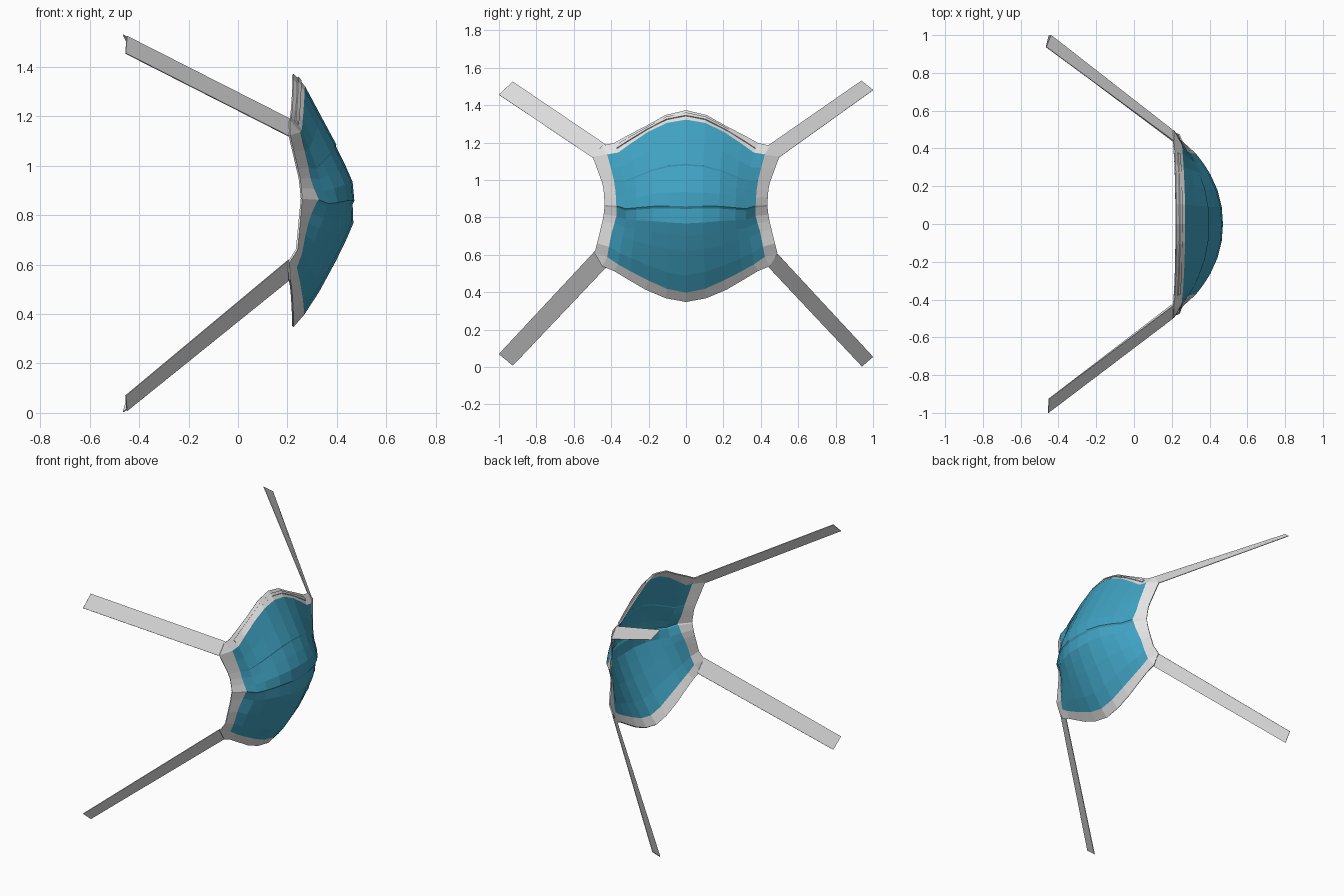
import bpy, bmesh
from mathutils import Vector

if "Cube" in bpy.data.objects:
    bpy.data.objects.remove(bpy.data.objects["Cube"])


def material(name, rgb):
    m = bpy.data.materials.new(name)
    m.diffuse_color = (*rgb, 1)
    m.use_nodes = True
    m.node_tree.nodes["Principled BSDF"].inputs["Base Color"].default_value = m.diffuse_color
    return m


BLUE = material("teal_fabric", (0.05, 0.36, 0.54))
GREY = material("pale_grey_trim", (0.78, 0.78, 0.78))


def interp(t, table):
    """Straight-line lookup in a list of (position, value) pairs."""
    for (a, p), (b, q) in zip(table, table[1:]):
        if t <= b:
            return p + (q - p) * (t - a) / (b - a)
    return table[-1][1]


def finish(bm, name, mats, thick):
    me = bpy.data.meshes.new(name)
    bm.to_mesh(me)
    bm.free()
    ob = bpy.data.objects.new(name, me)
    bpy.context.collection.objects.link(ob)
    for m in mats:
        me.materials.append(m)
    sol = ob.modifiers.new("thickness", "SOLIDIFY")
    sol.thickness = thick
    sol.offset = 0
    return ob


# Columns run across the face, rows run from chin to nose
half = [0.24, 0.48, 0.71, 0.86, 1]
cols = [-u for u in reversed(half)] + [0] + half
# row position, depth at the centre line, half width, depth at the side
rows = [(0, .265, .42, .235), (.10, .325, .41, .255), (.24, .395, .395, .27),
        (.33, .435, .38, .282), (.40, .463, .37, .295), (.485, .460, .37, .316),
        (.50, .467, .37, .325), (.58, .460, .372, .305), (.66, .428, .376, .29),
        (.735, .393, .382, .282), (.745, .394, .383, .281),
        (.87, .332, .40, .265), (1, .268, .42, .25)]
top_in = [(0, 1.32), (.24, 1.303), (.48, 1.255), (.71, 1.19), (.86, 1.145), (1, 1.135)]
bot_in = [(0, .40), (.24, .42), (.48, .465), (.71, .515), (.86, .55), (1, .59)]
top_out = [(0, 1.37), (.24, 1.345), (.48, 1.285), (.71, 1.232), (.86, 1.195), (1, 1.182)]
bot_out = [(0, .35), (.24, .37), (.48, .415), (.71, .475), (.86, .515), (1, .54)]
side_out = [(0, .487), (.37, .44), (.5, .432), (.7, .44), (1, .497)]
side_x = [(0, .205), (.1, .238), (.5, .257), (.65, .25), (1, .208)]


def inner(u, row):
    v, px, w, ex = row
    lo, hi = interp(abs(u), bot_in), interp(abs(u), top_in)
    return Vector((ex + (px - ex) * (1 - abs(u) ** 2.2), u * w, lo + (hi - lo) * v))


def rim(u, table):
    return Vector((.222 - .014 * abs(u) ** 3, u * .447, interp(abs(u), table)))


# Mask shell: pleated blue panel with a grey binding all round
bm = bmesh.new()
grid = [[bm.verts.new(inner(u, r)) for u in cols] for r in rows]


def bridge(a, b, mat):
    for i in range(len(a) - 1):
        bm.faces.new((a[i], a[i + 1], b[i + 1], b[i])).material_index = mat


for a, b in zip(grid, grid[1:]):
    bridge(a, b, 0)
upper = [bm.verts.new(rim(u, top_out)) for u in cols]
lower = [bm.verts.new(rim(u, bot_out)) for u in cols]
bridge(grid[-1], upper, 1)
bridge(lower, grid[0], 1)
for s, k in ((-1, 0), (1, -1)):
    edge = [bm.verts.new((interp(r[0], side_x), s * interp(r[0], side_out), .61 + .513 * r[0]))
            for r in rows]
    bridge([g[k] for g in grid], edge, 1)
    bm.faces.new((grid[-1][k], upper[k], edge[-1])).material_index = 1
    bm.faces.new((grid[0][k], lower[k], edge[0])).material_index = 1
bmesh.ops.recalc_face_normals(bm, faces=bm.faces)
finish(bm, "mask_shell", (BLUE, GREY), .008)

# Nose wire: slim strip lying on the upper binding
bm = bmesh.new()
pairs = []
for u in cols[1:-1]:
    a, b = inner(u, rows[-1]), rim(u, top_out)
    pairs.append([bm.verts.new(a.lerp(b, t) + Vector((.006, 0, .004))) for t in (.4, .7)])
for p, q in zip(pairs, pairs[1:]):
    bm.faces.new((p[0], q[0], q[1], p[1]))
finish(bm, "nose_wire", (GREY,), .006)

# Four flat straps running back from the corners
straps = {
    "strap_upper_right": ((.21, .44, 1.185), (.205, .497, 1.12), (-.44, 1, 1.48), (-.465, .937, 1.53)),
    "strap_upper_left": ((.21, -.43, 1.19), (.205, -.5, 1.12), (-.455, -1, 1.455), (-.45, -.925, 1.525)),
    "strap_lower_right": ((.21, .435, .54), (.205, .49, .605), (-.45, 1, .055), (-.465, .94, .003)),
    "strap_lower_left": ((.21, -.42, .54), (.205, -.487, .62), (-.455, -1, .07), (-.45, -.925, .008)),
}
for name, pts in straps.items():
    bm = bmesh.new()
    bm.faces.new([bm.verts.new(p) for p in pts])
    finish(bm, name, (GREY,), .004)
